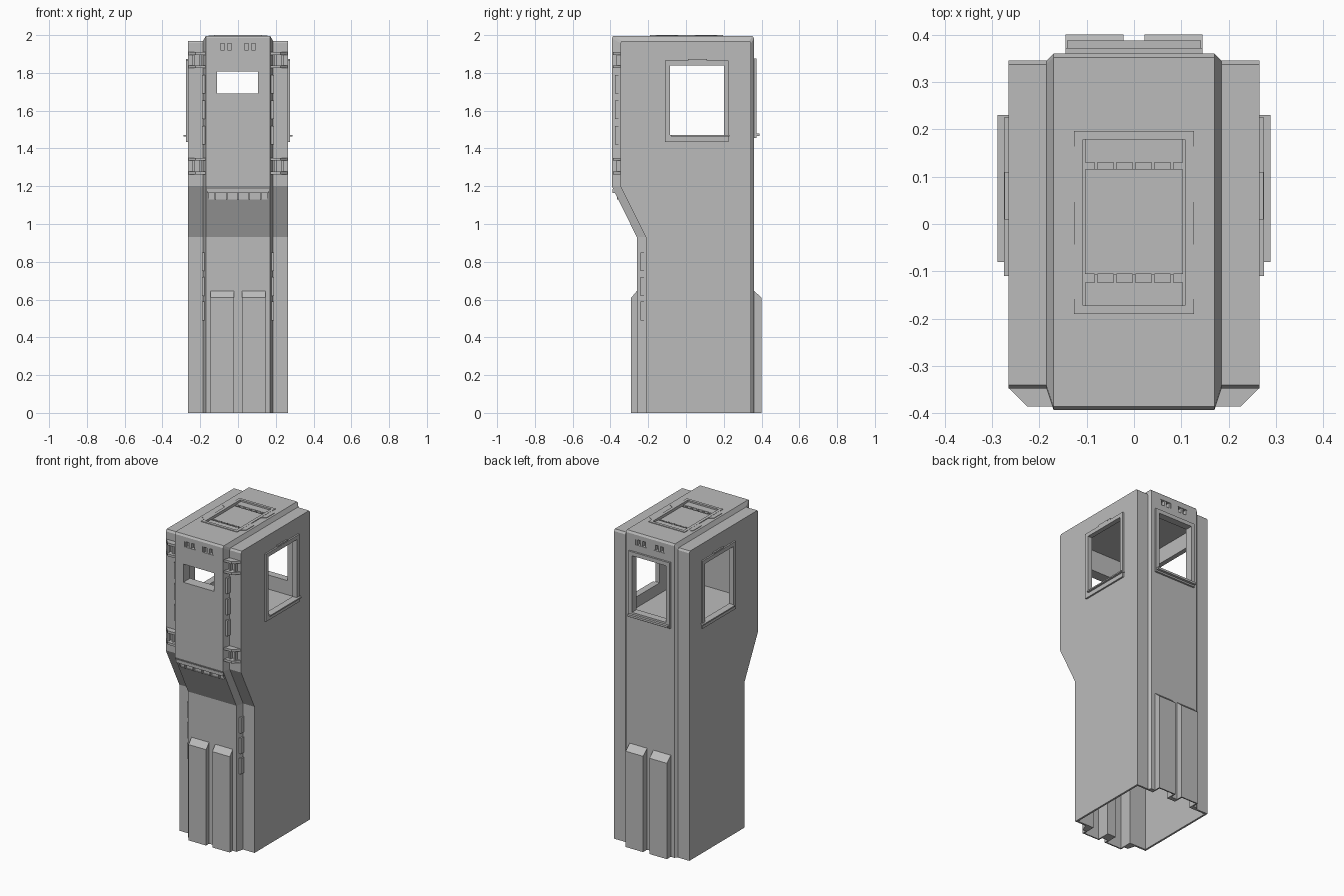
import bpy
import bmesh
from mathutils import Vector

cube = bpy.data.objects.get("Cube")
if cube:
    bpy.data.objects.remove(cube)

grey = bpy.data.materials.new("concrete_grey")
grey.use_nodes = True
colour = (0.5, 0.5, 0.5, 1)
grey.diffuse_color = colour
grey.node_tree.nodes["Principled BSDF"].inputs["Base Color"].default_value = colour


def finish(name, bm):
    bmesh.ops.recalc_face_normals(bm, faces=bm.faces)
    mesh = bpy.data.meshes.new(name)
    bm.to_mesh(mesh)
    bm.free()
    mesh.materials.append(grey)
    ob = bpy.data.objects.new(name, mesh)
    bpy.context.collection.objects.link(ob)
    return ob


def loft(bm, rings):
    """Skin a row of equal outlines and cap both ends."""
    rows = [[bm.verts.new(p) for p in ring] for ring in rings]
    n = len(rows[0])
    for a, b in zip(rows, rows[1:]):
        for i in range(n):
            j = (i + 1) % n
            bm.faces.new((a[i], a[j], b[j], b[i]))
    bm.faces.new(rows[0])
    bm.faces.new(rows[-1])


def add_box(bm, x, y, z):
    loft(bm, [[(x[0], y[0], h), (x[1], y[0], h), (x[1], y[1], h), (x[0], y[1], h)] for h in z])


def boxes(name, items):
    bm = bmesh.new()
    for item in items:
        add_box(bm, *item)
    return finish(name, bm)


def both_sides(x):
    return [x, (-x[1], -x[0])]


def boolean(ob, cutter, operation):
    mod = ob.modifiers.new(operation.lower(), "BOOLEAN")
    mod.object = cutter
    mod.operation = operation
    mod.solver = "EXACT"
    bpy.context.view_layer.objects.active = ob
    bpy.ops.object.modifier_apply(modifier=mod.name)
    bpy.data.objects.remove(cutter)


# Tower outline in side elevation
def outline(front, low_front, back, top, base=0):
    return [(low_front, base), (low_front, 0.93), (front, 1.2), (front, top - 0.012),
            (front + 0.008, top), (back - 0.008, top), (back, top - 0.012), (back, base)]


def tower_solid(name, stations):
    bm = bmesh.new()
    loft(bm, [[(x, y, z) for y, z in ring] for x, ring in stations])
    return finish(name, bm)


wing = outline(-0.348, -0.212, 0.345, 1.97)
spine = outline(-0.393, -0.26, 0.36, 1.996)
tower = tower_solid("tower_body", [(-0.265, wing), (-0.185, wing), (-0.17, spine),
                                   (0.17, spine), (0.185, wing), (0.265, wing)])

# Buttress pads at the foot, front and back
PADS = both_sides((0.022, 0.145))


def pads(name, inset, base):
    bm = bmesh.new()
    for x0, x1 in PADS:
        for inner, wall, out in ((-0.2, -0.258, -0.29), (0.3, 0.358, 0.4)):
            out -= inset if out > 0 else -inset
            ring = [(inner, base), (out, base), (out, 0.61 - inset), (wall, 0.648 - inset), (inner, 0.648 - inset)]
            loft(bm, [[(x, y, z) for y, z in ring] for x in (x0 + inset, x1 - inset)])
    return finish(name, bm)


boolean(tower, pads("pads", 0, 0), "UNION")

# Hollow shaft, open underneath, and the hollow pads
bm = bmesh.new()
shaft = [(-0.2, -0.1), (-0.2, 0.93), (-0.335, 1.2), (-0.335, 1.36), (0.333, 1.36), (0.333, -0.1)]
loft(bm, [[(x, y, z) for y, z in shaft] for x in (-0.253, 0.253)])
boolean(tower, finish("shaft", bm), "DIFFERENCE")
boolean(tower, pads("pad_hollows", 0.008, -0.1), "DIFFERENCE")

# Lookout room and its window openings
boolean(tower, boxes("room", [((-0.245, 0.245), (-0.325, 0.325), (1.4, 1.94))]), "DIFFERENCE")
boolean(tower, boxes("side_openings", [((-0.4, 0.4), (-0.085, 0.2), (1.47, 1.84))]), "DIFFERENCE")
boolean(tower, boxes("back_opening", [((-0.12, 0.12), (0.2, 0.5), (1.49, 1.85))]), "DIFFERENCE")
boolean(tower, boxes("front_slit", [((-0.11, 0.105), (-0.5, -0.2), (1.692, 1.808))]), "DIFFERENCE")

# Recesses: roof hatch, vents, slot in the front overhang
boolean(tower, boxes("hatch_recess", [((-0.108, 0.108), (-0.172, 0.178), (1.97, 2.1))]), "DIFFERENCE")
VENTS = both_sides((0.025, 0.102))
boolean(tower, boxes("vent_recesses", [(x, y, (1.92, 1.955)) for x in VENTS
                                       for y in ((-0.5, -0.37), (0.335, 0.5))]), "DIFFERENCE")
boolean(tower, boxes("slot_recess", [((-0.155, 0.155), (-0.5, -0.353), (1.13, 1.165))]), "DIFFERENCE")

# Vent louvres and slot dividers
boxes("vent_bars", [((x[0] + a, x[0] + b), y, (1.92, 1.955)) for x in VENTS
                    for y in ((-0.39, -0.365), (0.332, 0.357))
                    for a, b in ((0, 0.01), (0.031, 0.046), (0.067, 0.077))])
boxes("slot_dividers", [((x - 0.004, x + 0.004), (-0.366, -0.35), (1.13, 1.165))
                        for x in (-0.12, -0.06, 0, 0.06, 0.12)])
boxes("slot_lip", [((-0.165, 0.165), (-0.388, -0.37), (1.165, 1.185))])


# Window surrounds
def frame(u, v, border, foot, depth):
    """Four bars around an opening; u is across, v is up."""
    out = (u[0] - border, u[1] + border)
    return [(out, depth, (v[1], v[1] + border)), (out, depth, (v[0] - foot, v[0])),
            ((out[0], u[0]), depth, v), ((u[1], out[1]), depth, v)]


boxes("back_window_frame", frame((-0.12, 0.12), (1.49, 1.85), 0.025, 0.035, (0.355, 0.372)))
boxes("back_window_sill", [((-0.142, 0.142), (0.355, 0.388), (1.465, 1.478))])
side_bars = frame((-0.085, 0.2), (1.47, 1.84), 0.025, 0.035, None)
for side, xs in (("left", (0.26, 0.275)), ("right", (-0.275, -0.26))):
    boxes(side + "_window_frame", [(xs, u, v) for u, _, v in side_bars])
    s = 1 if side == "left" else -1
    boxes(side + "_window_sill", [(sorted((s * 0.26, s * 0.288)), (-0.08, 0.23), (1.462, 1.47))])
    boxes(side + "_window_louvres", [(sorted((s * 0.26, s * 0.274)), (0.01, 0.11), (z, z + 0.008))
                                     for z in (1.852, 1.866)])

# Roof hatch: rim, slotted ends and four lifting tabs
boxes("hatch_rim", [((-0.127, 0.127), (0.178, 0.196), (1.985, 2.0)),
                    ((-0.127, 0.127), (-0.19, -0.172), (1.985, 2.0))]
      + [(x, (-0.172, 0.178), (1.985, 2.0)) for x in both_sides((0.108, 0.127))])
boxes("hatch_panel", [((-0.104, 0.104), (-0.106, 0.115), (1.965, 1.986))]
      + [((-0.104, 0.104), y, (1.965, 1.99)) for y in ((-0.172, -0.124), (0.13, 0.178))]
      + [((x - 0.003, x + 0.003), y, (1.965, 1.99)) for y in ((-0.124, -0.106), (0.115, 0.13))
         for x in (-0.08, -0.04, 0, 0.04, 0.08)])
bm = bmesh.new()
for s in (-1, 1):
    for y0, y1 in ((0.045, 0.165), (-0.16, -0.042)):
        ring = [(s * 0.125, y0), (s * 0.155, y0 + 0.02), (s * 0.155, y1 - 0.02), (s * 0.125, y1)]
        loft(bm, [[(x, y, z) for x, y in ring] for z in (1.99, 1.999)])
finish("hatch_tabs", bm)

# Hinges: pairs of chamfered plates joined by pins
bm = bmesh.new()
for s in (-1, 1):
    ring = [(s * 0.172, -0.34), (s * 0.265, -0.346), (s * 0.225, -0.386), (s * 0.172, -0.386)]
    for z in (1.262, 1.335, 1.825, 1.895):
        loft(bm, [[(x, y, h) for x, y in ring] for h in (z, z + 0.015)])
    for z0, z1 in ((1.265, 1.345), (1.83, 1.905)):
        for x in (0.2, 0.235):
            c = Vector((s * x, -0.36, 0))
            add_box(bm, (c.x - 0.006, c.x + 0.006), (c.y - 0.008, c.y + 0.014), (z0, z1))
finish("door_hinges", bm)

# Rows of teeth along the bevels of the front panel
teeth = [((-0.375, -0.34), z) for z in (1.42, 1.555, 1.69)]
teeth += [((-0.24, -0.205), z) for z in (0.49, 0.62, 0.75)]
boxes("panel_teeth", [(x, y, (z, z + 0.1)) for x in both_sides((0.165, 0.19)) for y, z in teeth])
